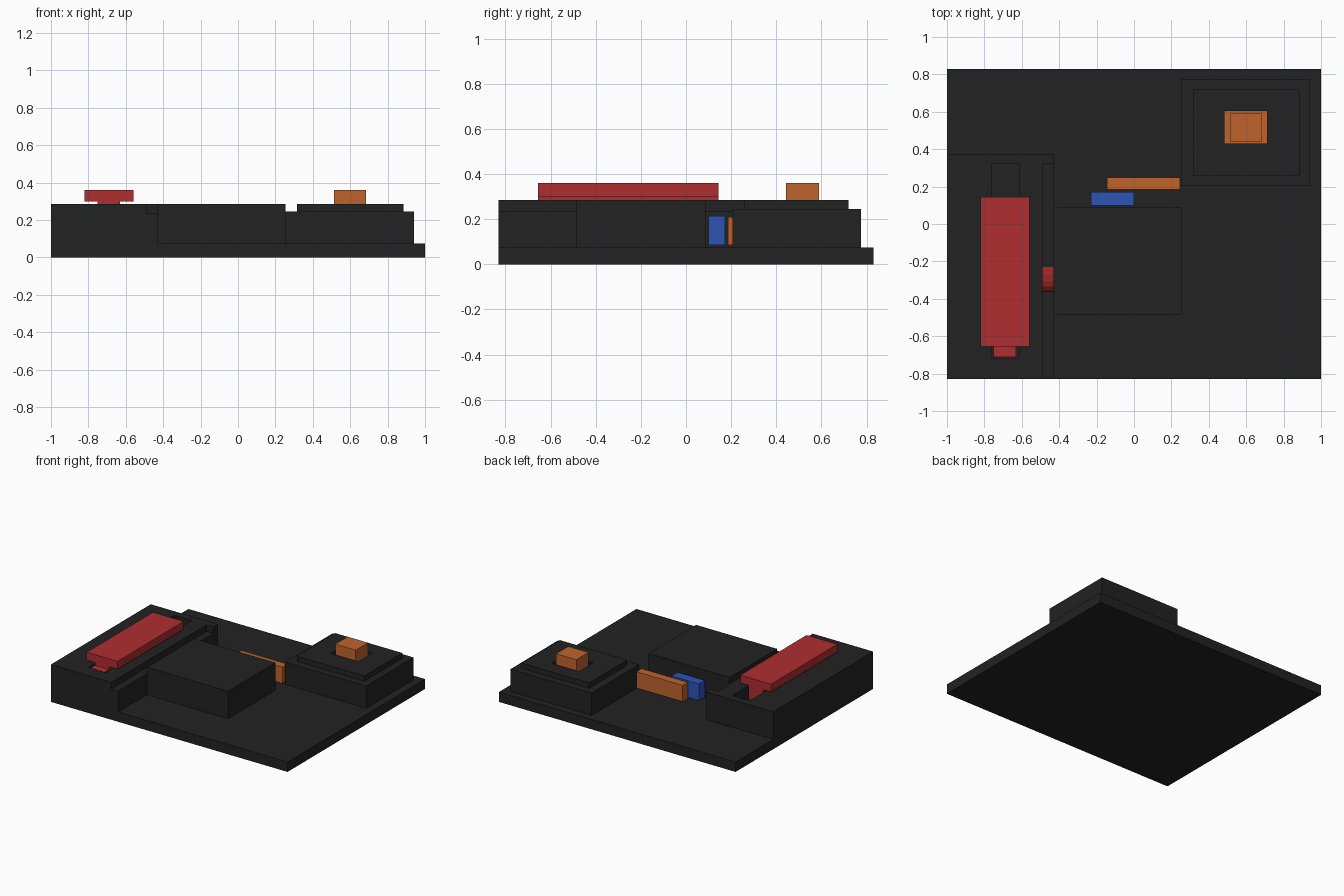
import bpy, math

if "Cube" in bpy.data.objects:
    bpy.data.objects.remove(bpy.data.objects["Cube"])


def material(name, rgb):
    m = bpy.data.materials.new(name)
    m.diffuse_color = (*rgb, 1)
    m.use_nodes = True
    m.node_tree.nodes["Principled BSDF"].inputs["Base Color"].default_value = m.diffuse_color
    return m


BLACK = material("charcoal", (0.016, 0.016, 0.016))
RED = material("red", (0.43, 0.026, 0.03))
ORANGE = material("orange", (0.53, 0.127, 0.026))
BLUE = material("blue", (0.026, 0.09, 0.46))


def mesh_object(name, verts, faces, mat):
    me = bpy.data.meshes.new(name)
    me.from_pydata(verts, [], faces)
    me.materials.append(mat)
    ob = bpy.data.objects.new(name, me)
    bpy.context.collection.objects.link(ob)
    return ob


def box(name, mat, x, y, z):
    """Box from (min, max) ranges along each axis."""
    verts = [(a, b, c) for c in z for a, b in
             ((x[0], y[0]), (x[1], y[0]), (x[1], y[1]), (x[0], y[1]))]
    sides = [(i, (i + 1) % 4, (i + 1) % 4 + 4, i + 4) for i in range(4)]
    return mesh_object(name, verts, [(3, 2, 1, 0), (4, 5, 6, 7)] + sides, mat)


def cut(ob, x, y, z):
    """Subtract a box from an object."""
    cutter = box("cutter", BLACK, x, y, z)
    cutter.hide_render = True
    mod = ob.modifiers.new("cut", "BOOLEAN")
    mod.operation = "DIFFERENCE"
    mod.solver = "EXACT"
    mod.object = cutter
    bpy.context.view_layer.objects.active = ob
    bpy.ops.object.modifier_apply(modifier=mod.name)
    bpy.data.objects.remove(cutter)


# Base slab
box("base_plate", BLACK, (-1, 1), (-0.83, 0.83), (0, 0.075))

# Long housing with slider slot, edge channel and lever pit
housing = box("slider_housing", BLACK, (-1, -0.43), (-0.83, 0.375), (0.07, 0.285))
cut(housing, (-0.76, -0.615), (-0.72, 0.32), (0.19, 0.4))
cut(housing, (-0.49, -0.4), (-0.9, 0.32), (0.235, 0.4))
cut(housing, (-0.49, -0.4), (-0.36, -0.23), (0.15, 0.3))

# Slider: wide cap, neck and foot running in the slot
box("slider_cap", RED, (-0.82, -0.56), (-0.655, 0.145), (0.3, 0.36))
box("slider_neck", RED, (-0.75, -0.63), (-0.655, 0.145), (0.27, 0.301))
box("slider_foot", RED, (-0.75, -0.63), (-0.71, 0.145), (0.195, 0.28))

# Curved lever in the pit, a quarter-round profile swept along x
arc = [(-0.23 - 0.13 * math.sin(a), 0.165 + 0.065 * math.cos(a))
       for a in (math.radians(18 * i) for i in range(6))]
profile = arc + [(-0.36, 0.15), (-0.23, 0.15)]
n = len(profile)
mesh_object("lever", [(x, y, z) for x in (-0.49, -0.43) for y, z in profile],
            [tuple(range(n - 1, -1, -1)), tuple(range(n, 2 * n))]
            + [(i, (i + 1) % n, (i + 1) % n + n, i + n) for i in range(n)], RED)

# Central block
box("centre_block", BLACK, (-0.43, 0.255), (-0.485, 0.087), (0.07, 0.285))

# Stepped button housing with a square well
lower = box("button_housing", BLACK, (0.255, 0.94), (0.205, 0.775), (0.07, 0.245))
upper = box("button_tier", BLACK, (0.315, 0.885), (0.26, 0.72), (0.245, 0.285))
for part in (lower, upper):
    cut(part, (0.483, 0.712), (0.43, 0.605), (0.2, 0.4))

# Button with a flange inside the well
box("button_flange", ORANGE, (0.483, 0.712), (0.43, 0.605), (0.2, 0.235))
box("button", ORANGE, (0.513, 0.685), (0.442, 0.59), (0.23, 0.36))

# Loose bars standing behind the central block
box("orange_bar", ORANGE, (-0.145, 0.245), (0.185, 0.248), (0.085, 0.21))
box("blue_bar", BLUE, (-0.23, 0), (0.1, 0.172), (0.085, 0.215))
